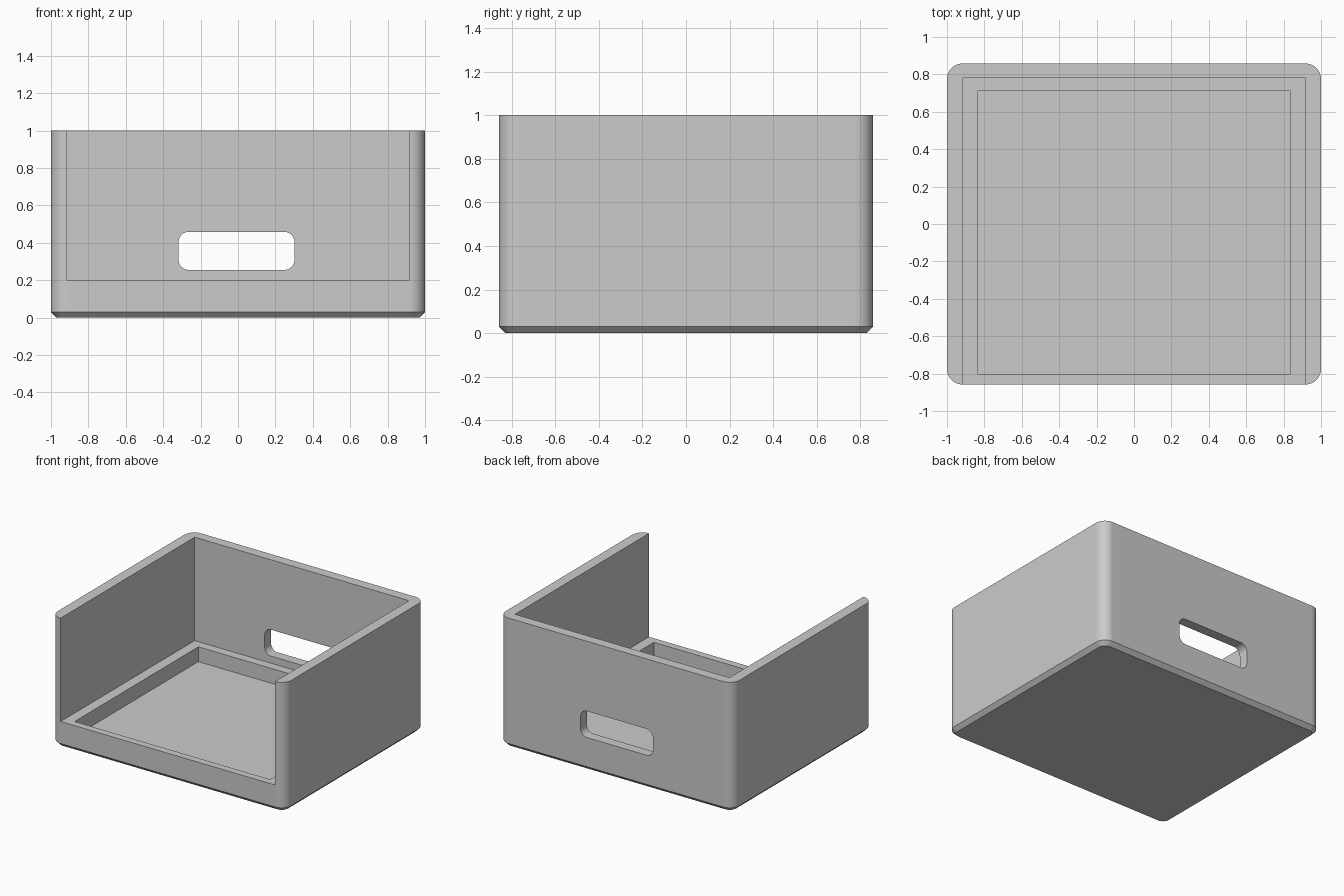
import bpy, bmesh, math

cube = bpy.data.objects.get("Cube")
if cube:
    bpy.data.objects.remove(cube, do_unlink=True)

HALF_X, HALF_Y, HEIGHT = 1.0, 0.858, 1.0
WALL, CHAMFER = 0.083, 0.03
LEDGE = 0.2            # height of the inner ledge and front sill

grey = bpy.data.materials.new("plain grey")
grey.use_nodes = True
colour = (0.6, 0.6, 0.6, 1)
grey.diffuse_color = colour
grey.node_tree.nodes["Principled BSDF"].inputs["Base Color"].default_value = colour


def rounded_rect(hx, hy, radius, steps):
    """Outline of a rectangle with rounded corners, counter-clockwise."""
    points = []
    for corner, (sx, sy) in enumerate([(1, 1), (-1, 1), (-1, -1), (1, -1)]):
        for i in range(steps + 1):
            a = math.pi / 2 * (corner + i / steps)
            points.append((sx * (hx - radius) + radius * math.cos(a),
                           sy * (hy - radius) + radius * math.sin(a)))
    return points


def loft(name, rings):
    """Closed solid through matching rings of 3D points."""
    bm = bmesh.new()
    loops = [[bm.verts.new(p) for p in ring] for ring in rings]
    count = len(loops[0])
    for low, high in zip(loops, loops[1:]):
        for i in range(count):
            j = (i + 1) % count
            bm.faces.new((low[i], low[j], high[j], high[i]))
    bm.faces.new(loops[0])
    bm.faces.new(loops[-1])
    bmesh.ops.recalc_face_normals(bm, faces=bm.faces)
    mesh = bpy.data.meshes.new(name)
    bm.to_mesh(mesh)
    bm.free()
    mesh.materials.append(grey)
    obj = bpy.data.objects.new(name, mesh)
    bpy.context.collection.objects.link(obj)
    return obj


def box(name, x, y, z):
    """Box from (min, max) ranges."""
    base = [(x[0], y[0]), (x[1], y[0]), (x[1], y[1]), (x[0], y[1])]
    return loft(name, [[(px, py, h) for px, py in base] for h in z])


# Outer body with rounded upright edges and a chamfered underside
rings = []
for inset, z in ((CHAMFER, 0), (0, CHAMFER), (0, HEIGHT)):
    outline = rounded_rect(HALF_X - inset, HALF_Y - inset, WALL - inset, 12)
    rings.append([(x, y, z) for x, y in outline])
tray = loft("open_front_tray", rings)

# Main cavity, open at the front and top
inner_x = HALF_X - WALL
cavity = box("cavity_cutter", (-inner_x, inner_x), (-1.2, 0.78), (LEDGE, 1.3))

# Shallow recess in the floor
recess = box("recess_cutter", (-0.837, 0.837), (-0.802, 0.711), (0.085, 0.5))

# Rounded cable slot through the back wall
slot_outline = rounded_rect(0.31, 0.102, 0.055, 8)
slot = loft("slot_cutter", [[(x - 0.008, y, z + 0.357) for x, z in slot_outline]
                            for y in (0.74, 1.0)])

bpy.ops.object.select_all(action='DESELECT')
bpy.context.view_layer.objects.active = tray
tray.select_set(True)
for cutter in (cavity, recess, slot):
    cutter.hide_render = True
    cut = tray.modifiers.new(cutter.name, 'BOOLEAN')
    cut.operation = 'DIFFERENCE'
    cut.solver = 'EXACT'
    cut.object = cutter
    bpy.ops.object.modifier_apply(modifier=cut.name)
    bpy.data.objects.remove(cutter, do_unlink=True)

# Smooth the rounded edges, keep the broad walls flat
bpy.ops.object.shade_smooth_by_angle(angle=math.radians(30))
for face in tray.data.polygons:
    if face.area > 0.15:
        face.use_smooth = False
